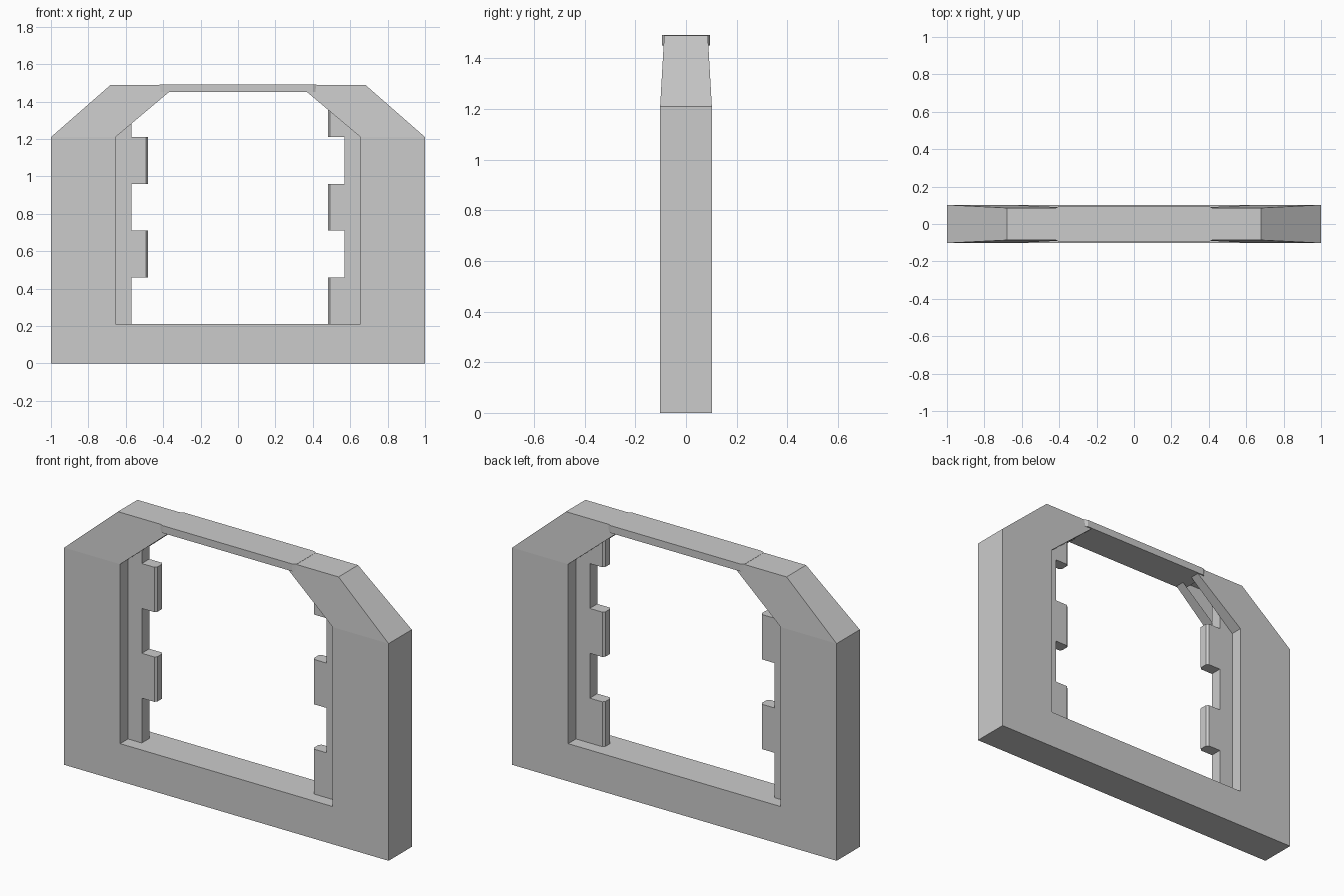
import bpy, bmesh

if "Cube" in bpy.data.objects:
    bpy.data.objects.remove(bpy.data.objects["Cube"])

OUTER = [(-1, 0), (1, 0), (1, 1.21), (0.68, 1.49), (-0.68, 1.49), (-1, 1.21)]
INNER = [(-0.655, 0.21), (0.655, 0.21), (0.655, 1.21), (0.37, 1.45), (-0.37, 1.45), (-0.655, 1.21)]
SLOT = 0.034  # half width of the door slot


def half_depth(z):
    # the frame thins towards the top
    return 0.102 - max(0, z - 1.21) / 0.28 * 0.016


def finish(bm, name):
    bmesh.ops.remove_doubles(bm, verts=bm.verts, dist=1e-5)
    bmesh.ops.recalc_face_normals(bm, faces=bm.faces)
    mesh = bpy.data.meshes.new(name)
    bm.to_mesh(mesh)
    bm.free()
    obj = bpy.data.objects.new(name, mesh)
    bpy.context.collection.objects.link(obj)
    return obj


def prism(bm, outline, z0, z1):
    # vertical prism from an xy outline
    face = bm.faces.new([bm.verts.new((x, y, z0)) for x, y in outline])
    ext = bmesh.ops.extrude_face_region(bm, geom=[face], use_keep_orig=True)
    verts = [g for g in ext["geom"] if isinstance(g, bmesh.types.BMVert)]
    bmesh.ops.translate(bm, verts=verts, vec=(0, 0, z1 - z0))


# frame: front and back rings, outer wall, and reveals with a door slot
bm = bmesh.new()


def quad(*pts):
    bm.faces.new([bm.verts.new(p) for p in pts])


def at(p, side):
    return (p[0], side * half_depth(p[1]), p[1])


for i in range(6):
    j = (i + 1) % 6
    a, b, c, d = OUTER[i], OUTER[j], INNER[j], INNER[i]
    quad(at(a, -1), at(b, -1), at(b, 1), at(a, 1))
    for s in (-1, 1):
        quad(at(a, s), at(b, s), at(c, s), at(d, s))
        depth = 0 if i in (0, 3) else s * SLOT
        quad(at(d, s), at(c, s), (c[0], depth, c[1]), (d[0], depth, d[1]))
finish(bm, "gate_frame")

# lintel: slightly proud bar across the top
bm = bmesh.new()
prism(bm, [(-0.42, -0.085), (-0.4, -0.095), (0.4, -0.095), (0.42, -0.085),
           (0.42, 0.085), (0.4, 0.095), (-0.4, 0.095), (-0.42, 0.085)], 1.45, 1.491)
finish(bm, "lintel")

# door leaves: retracted plates with interlocking chamfered teeth
t = 0.033
for name, s, starts in (("left_door", -1, (0.46, 0.96)), ("right_door", 1, (0.21, 0.71, 1.21))):
    bm = bmesh.new()
    prism(bm, [(s * 0.66, -t), (s * 0.57, -t), (s * 0.57, t), (s * 0.66, t)], 0.21, 1.46)
    for z in starts:
        prism(bm, [(s * 0.57, -t), (s * 0.493, -t), (s * 0.482, -t + 0.012),
                   (s * 0.482, t - 0.012), (s * 0.493, t), (s * 0.57, t)], z, z + 0.25)
    finish(bm, name)
